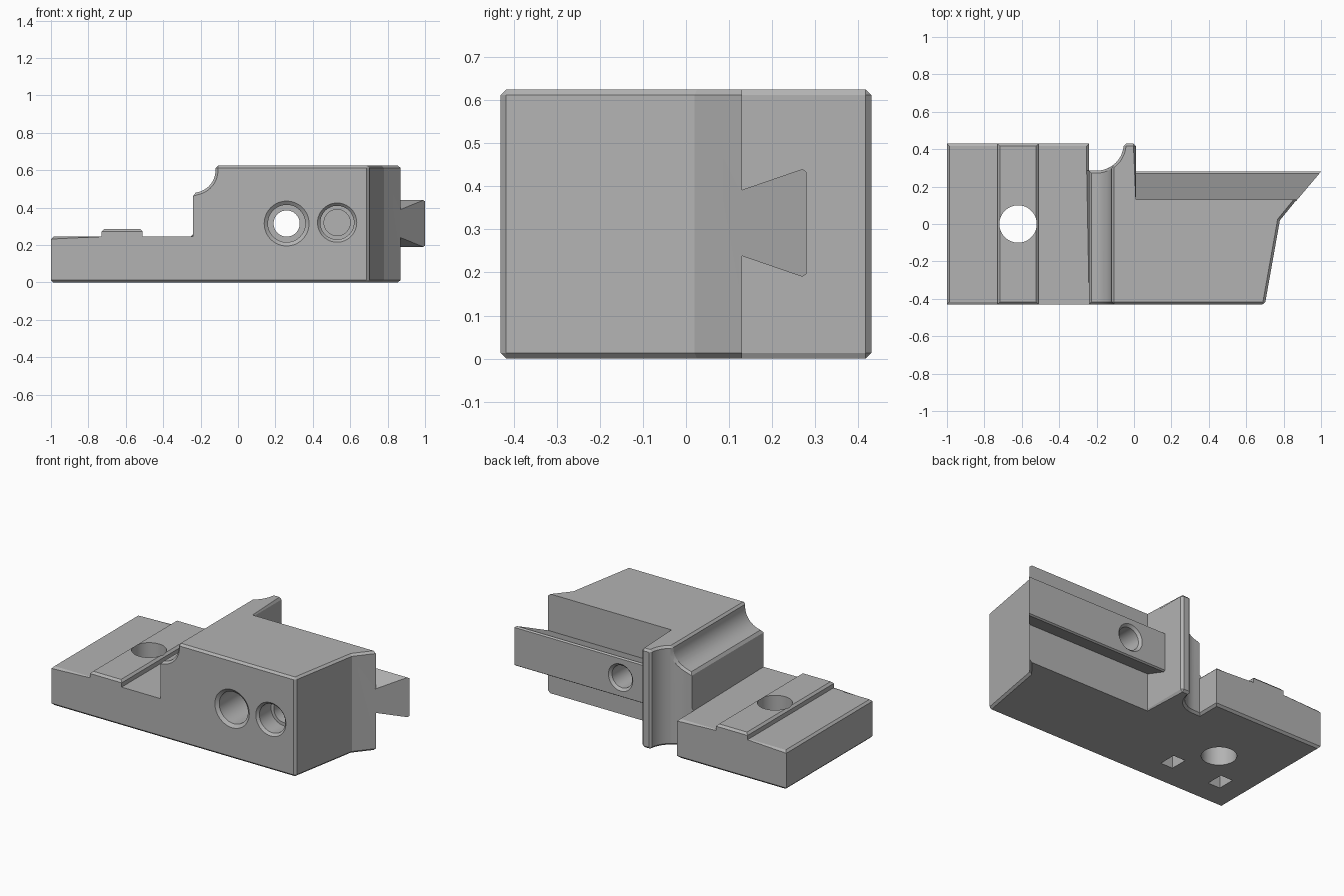
import bpy
import bmesh
from math import sin, cos, pi, radians
from mathutils import Vector

cube = bpy.data.objects.get("Cube")
if cube:
    bpy.data.objects.remove(cube, do_unlink=True)

grey = bpy.data.materials.new("metal grey")
grey.use_nodes = True
colour = (0.45, 0.45, 0.45, 1)
grey.diffuse_color = colour
grey.node_tree.nodes["Principled BSDF"].inputs["Base Color"].default_value = colour


def finish(bm, name):
    bmesh.ops.recalc_face_normals(bm, faces=bm.faces)
    mesh = bpy.data.meshes.new(name)
    bm.to_mesh(mesh)
    bm.free()
    mesh.materials.append(grey)
    obj = bpy.data.objects.new(name, mesh)
    bpy.context.collection.objects.link(obj)
    return obj


def prism(name, points, axis, low, high):
    """Extrude a 2D outline along x, y or z."""
    place = {"x": lambda a, b, t: (t, a, b),
             "y": lambda a, b, t: (a, t, b),
             "z": lambda a, b, t: (a, b, t)}[axis]
    bm = bmesh.new()
    ends = [[bm.verts.new(place(a, b, t)) for a, b in points] for t in (low, high)]
    for end in ends:
        bm.faces.new(end)
    for i in range(len(points)):
        j = (i + 1) % len(points)
        bm.faces.new((ends[0][i], ends[0][j], ends[1][j], ends[1][i]))
    return finish(bm, name)


def lathe(name, profile, x, z):
    """Turn a (y, radius) profile about an axis parallel to y."""
    bm = bmesh.new()
    verts = [bm.verts.new((x + r, y, z)) for y, r in profile]
    edges = [bm.edges.new(pair) for pair in zip(verts, verts[1:])]
    bmesh.ops.spin(bm, geom=verts + edges, cent=(x, 0, z), axis=(0, 1, 0),
                   angle=2 * pi, steps=48)
    bmesh.ops.remove_doubles(bm, verts=bm.verts, dist=0.0001)
    return finish(bm, name)


def arc(cx, cy, r, start, end, steps=12):
    return [(cx + r * cos(radians(start + (end - start) * i / steps)),
             cy + r * sin(radians(start + (end - start) * i / steps)))
            for i in range(steps + 1)]


def combine(target, tool, operation):
    mod = target.modifiers.new(operation, "BOOLEAN")
    mod.operation = operation
    mod.solver = "EXACT"
    mod.object = tool
    bpy.context.view_layer.objects.active = target
    bpy.ops.object.modifier_apply(modifier=mod.name)
    bpy.data.objects.remove(tool, do_unlink=True)


# Main body: plan outline with the scooped notch and the back flange
plan = [(-1, -.43), (.70, -.43), (.78, .02), (.87, .13), (.01, .13), (.01, .43)]
plan += arc(-.2, .43, .145, 0, -90)
plan += [(-.24, .285), (-.24, .43), (-1, .43)]
body = prism("clamp_body", plan, "z", 0, .625)

# Low foot with a raised rail, and the cove above it
step = [(-1.1, .245), (-.73, .245), (-.73, .285), (-.51, .285), (-.51, .245),
        (-.24, .245), (-.24, .475)]
step += arc(-.24, .6, .12, -80, 0)
step += [(-.12, .8), (-1.1, .8)]
combine(body, prism("step_cutter", step, "y", -1, 1), "DIFFERENCE")

# Chamfer the outer edges
bm = bmesh.new()
bm.from_mesh(body.data)
bmesh.ops.remove_doubles(bm, verts=bm.verts, dist=0.0001)
bmesh.ops.dissolve_limit(bm, angle_limit=0.01, verts=bm.verts, edges=bm.edges)
chosen = []
for edge in bm.edges:
    if not edge.is_manifold or not edge.is_convex or edge.calc_face_angle() < 0.6:
        continue
    a, b = (v.co for v in edge.verts)
    upright = abs((b - a).normalized().z) > 0.9
    back = abs(a.y - .13) < .001 and abs(b.y - .13) < .001
    left = upright and a.x < -.23
    if not (back or left):
        chosen.append(edge)
bmesh.ops.bevel(bm, geom=chosen, offset=.013, offset_type="OFFSET", segments=1,
                profile=.5, affect="EDGES", clamp_overlap=False)
bmesh.ops.recalc_face_normals(bm, faces=bm.faces)
bm.to_mesh(body.data)
bm.free()

# Dovetail on the back, its end following the slanted side of the body
section = [(.10, .245), (.125, .24), (.27, .19), (.28, .197),
           (.28, .433), (.27, .44), (.125, .39), (.10, .385)]
tail = prism("dovetail", section, "x", -.01, 1)
for v in tail.data.vertices:
    if v.co.x > .5:
        v.co.x = .78 + (v.co.y - .02) * .846 - (.02 if v.co.y < .12 else 0)
combine(body, tail, "UNION")

# Counterbored through hole and stepped blind hole in the front
through = [(-.5, 0), (-.5, .12), (-.43, .12), (-.415, .10), (0, .10), (0, .07),
           (.265, .07), (.28, .085), (.5, .085), (.5, 0)]
blind = [(-.5, 0), (-.5, .105), (-.43, .105), (-.415, .09), (-.30, .09),
         (-.30, .07), (-.10, .07), (-.10, 0)]
combine(body, lathe("through_cutter", through, .26, .315), "DIFFERENCE")
combine(body, lathe("blind_cutter", blind, .53, .32), "DIFFERENCE")

# Vertical bolt hole through the rail
combine(body, prism("bolt_cutter", arc(-.62, 0, .10, 0, 360, 48)[:-1], "z", -.1, 1),
        "DIFFERENCE")

# Two small sockets underneath
for x in (-.81, -.465):
    w, d, y = .042, .055, -.215
    box = [(x - w, y - d), (x + w, y - d), (x + w, y + d), (x - w, y + d)]
    combine(body, prism("socket_cutter", box, "z", -.1, .1), "DIFFERENCE")

# Centre and shade
bpy.ops.object.select_all(action="DESELECT")
body.select_set(True)
bpy.context.view_layer.objects.active = body
bpy.ops.object.shade_smooth_by_angle(angle=radians(20))
